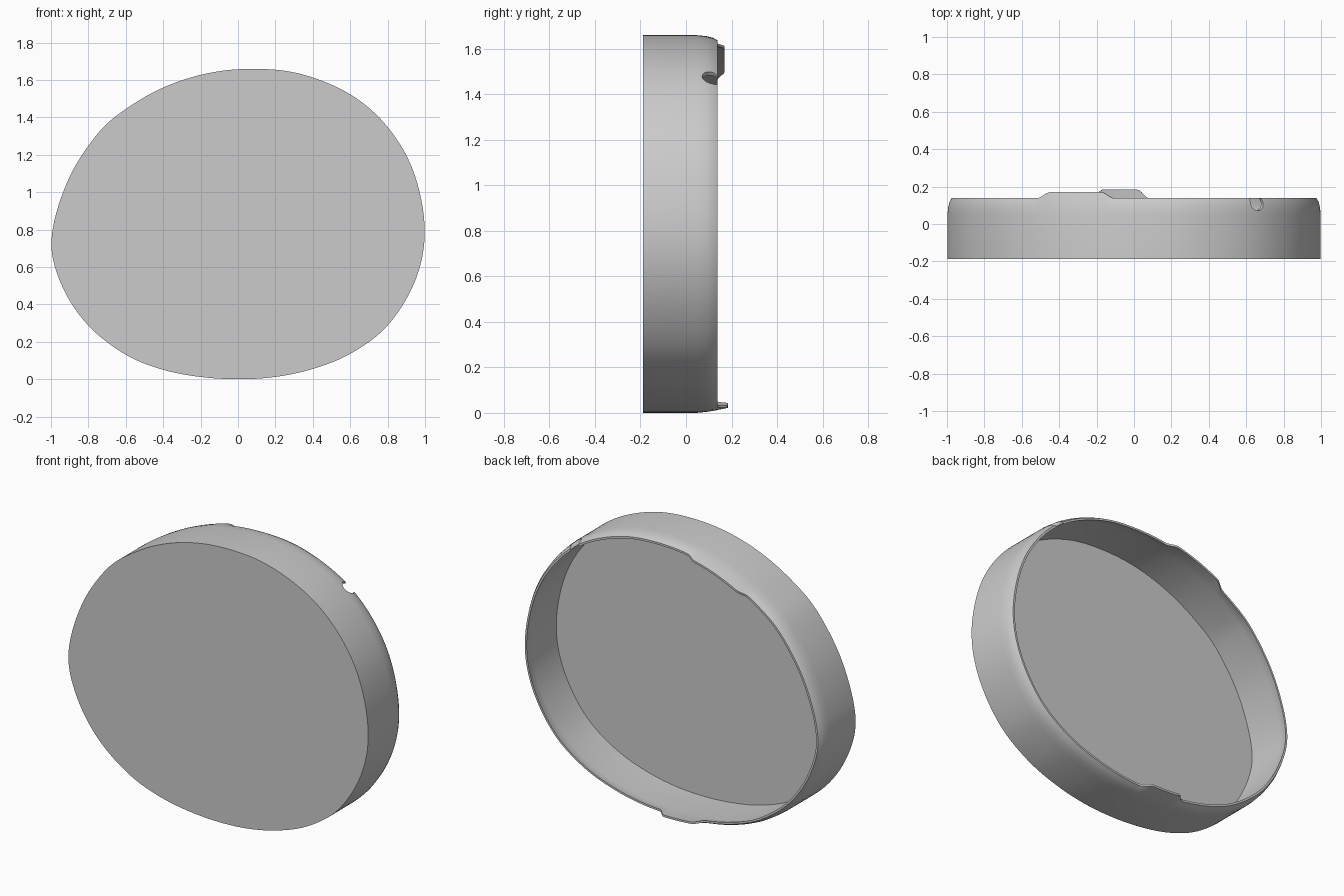
import bpy, bmesh, math
from mathutils import Vector

cube = bpy.data.objects.get("Cube")
if cube:
    bpy.data.objects.remove(cube, do_unlink=True)

grey = bpy.data.materials.new("plain_grey")
grey.use_nodes = True
grey.diffuse_color = (0.6, 0.6, 0.6, 1)
grey.node_tree.nodes["Principled BSDF"].inputs["Base Color"].default_value = (0.6, 0.6, 0.6, 1)

FRONT, FLOOR, RIM = -0.188, -0.158, 0.138

# Lopsided oval outline (x, z), clockwise from the left side
OUTLINE = [(-1, .745), (-.91, 1.065), (-.75, 1.315), (-.6, 1.445), (-.4, 1.56),
           (-.17, 1.635), (.07, 1.66), (.33, 1.635), (.6, 1.525), (.8, 1.35),
           (.94, 1.11), (1, .8), (.95, .53), (.8, .285), (.6, .135), (.4, .055),
           (.2, .012), (0, 0), (-.2, .012), (-.4, .05), (-.6, .13), (-.8, .285),
           (-.94, .495)]


def closed_spline(points, steps):
    """Closed Catmull-Rom curve through the points."""
    pts = [Vector(p) for p in points]
    n, out = len(pts), []
    for i in range(n):
        a, b, c, d = (pts[(i + k) % n] for k in (-1, 0, 1, 2))
        for s in range(steps):
            t = s / steps
            out.append(0.5 * (2 * b + (c - a) * t + (2 * a - 5 * b + 4 * c - d) * t ** 2
                              + (3 * b - a - 3 * c + d) * t ** 3))
    return out


def ramp(x, low, high, slope):
    """1 between low and high, easing to 0 at both ends."""
    t = max(0, min(1, (x - low) / slope, (high - x) / slope))
    return t * t * (3 - 2 * t)


def tab_height(p):
    """Extra rim height of the upper and lower locating tabs."""
    if p.y > 0.8:
        return 0.032 * ramp(p.x, -0.53, -0.11, 0.07)
    return 0.046 * ramp(p.x, -0.23, 0.08, 0.06)


path = closed_spline(OUTLINE, 14)
count = len(path)
for _ in range(12):
    path = [(path[i - 1] + 2 * path[i] + path[(i + 1) % count]) / 4 for i in range(count)]
inward = []
for i in range(count):
    t = (path[(i + 1) % count] - path[i - 1]).normalized()
    inward.append(Vector((t.y, -t.x)))

# Wall section: (inset from the outline, depth, share of the tab height)
SECTION = [(0, FRONT, 0), (0, .05, 0), (.004, .09, 0), (.011, .118, .3), (.022, RIM, 1),
           (.034, RIM, 1), (.027, .11, .3), (.024, .08, 0), (.024, FLOOR, 0)]

bm = bmesh.new()
rings = []
for inset, depth, share in SECTION:
    ring = []
    for p, n in zip(path, inward):
        q = p + n * inset
        ring.append(bm.verts.new((q.x, depth + share * tab_height(p), q.y)))
    rings.append(ring)
for a, b in zip(rings, rings[1:]):
    for i in range(count):
        j = (i + 1) % count
        bm.faces.new((a[i], a[j], b[j], b[i]))
bm.faces.new(rings[0])
bm.faces.new(rings[-1])
bmesh.ops.recalc_face_normals(bm, faces=bm.faces)
mesh = bpy.data.meshes.new("oval_tray")
bm.to_mesh(mesh)
bm.free()
mesh.materials.append(grey)
tray = bpy.data.objects.new("oval_tray", mesh)
bpy.context.collection.objects.link(tray)

# Rounded notch cut through the upper left of the rim
k = min(range(count), key=lambda i: (path[i] - Vector((.66, 1.48))).length)
axis = Vector((inward[k].x, 0, inward[k].y))
bpy.ops.mesh.primitive_cylinder_add(vertices=32, radius=0.042, depth=0.16,
                                    location=(path[k].x, 0.113, path[k].y))
cutter = bpy.context.object
cutter.name = "notch_cutter"
cutter.rotation_euler = axis.to_track_quat('Z', 'Y').to_euler()
cutter.hide_render = True
cutter.data.materials.append(grey)

bpy.ops.object.select_all(action='DESELECT')
bpy.context.view_layer.objects.active = tray
tray.select_set(True)
cut = tray.modifiers.new("rim_notch", 'BOOLEAN')
cut.operation = 'DIFFERENCE'
cut.solver = 'EXACT'
cut.object = cutter
bpy.ops.object.modifier_apply(modifier=cut.name)
bpy.data.objects.remove(cutter, do_unlink=True)
bpy.ops.object.shade_smooth_by_angle(angle=math.radians(35))
